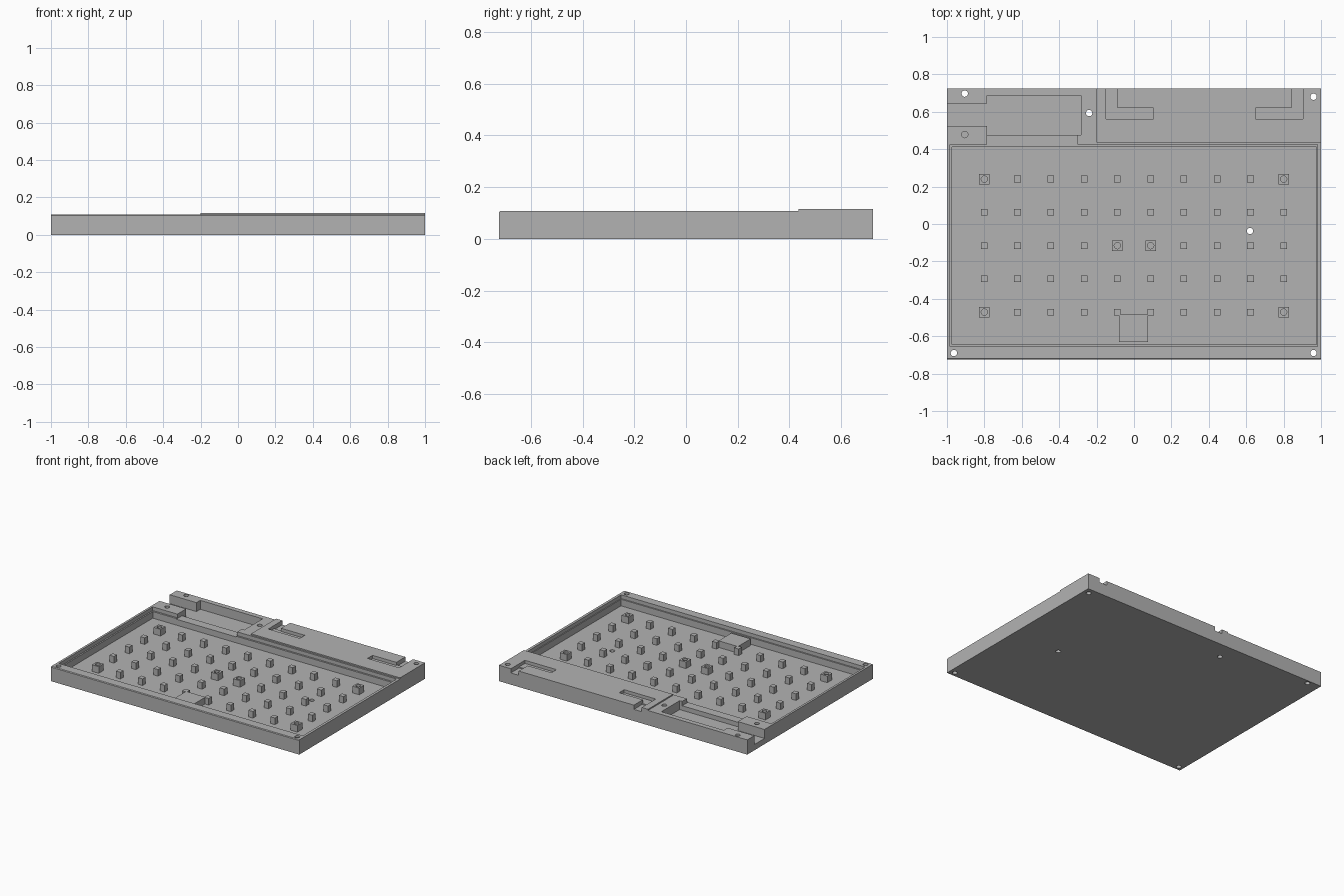
import bpy
from mathutils import Matrix

cube = bpy.data.objects.get("Cube")
if cube:
    bpy.data.objects.remove(cube)

grey = bpy.data.materials.new("plain_grey")
grey.use_nodes = True
tone = (0.45, 0.45, 0.45, 1)
grey.diffuse_color = tone
grey.node_tree.nodes["Principled BSDF"].inputs["Base Color"].default_value = tone

BACK = 0.7235     # half depth of the case
TOP = 0.107       # main rim height
DECK = 0.116      # raised deck height
LEDGE = 0.08      # board support height
FLOOR = 0.032     # tray floor height
POCKET = 0.042    # side pocket floor height
OVER = 0.2        # overshoot for open cuts


def box(name, x0, x1, y0, y1, z0, z1):
    bpy.ops.mesh.primitive_cube_add(size=1)
    ob = bpy.context.object
    ob.name = name
    ob.data.transform(Matrix.Translation(((x0 + x1) / 2, (y0 + y1) / 2, (z0 + z1) / 2))
                      @ Matrix.Diagonal((x1 - x0, y1 - y0, z1 - z0, 1)))
    ob.data.materials.append(grey)
    return ob


def rod(x, y, z0, z1=OVER, r=0.017):
    bpy.ops.mesh.primitive_cylinder_add(vertices=24, radius=r, depth=z1 - z0)
    ob = bpy.context.object
    ob.data.transform(Matrix.Translation((x, y, (z0 + z1) / 2)))
    ob.data.materials.append(grey)
    return ob


def cut(target, cutter):
    cutter.hide_render = True
    mod = target.modifiers.new("cut", "BOOLEAN")
    mod.operation = "DIFFERENCE"
    mod.solver = "EXACT"
    mod.object = cutter
    bpy.context.view_layer.objects.active = target
    bpy.ops.object.modifier_apply(modifier=mod.name)
    bpy.data.objects.remove(cutter)


def cut_box(target, *bounds):
    cut(target, box("cutter", *bounds))


# Case body, lowered everywhere except the raised rear deck
case = box("case_body", -1, 1, -BACK, BACK, 0, DECK)
cut_box(case, -2, 2, -2, 0.436, TOP, OVER)
cut_box(case, -2, -0.2, 0.3, 2, TOP, OVER)

# Small chamfer along the front top edge
wedge = box("cutter", -2, 2, -0.0035, 0.0035, -0.0035, 0.0035)
wedge.data.transform(Matrix.Translation((0, -BACK, TOP)) @ Matrix.Rotation(0.7854, 4, "X"))
cut(case, wedge)

# Main tray with a narrow ledge
cut_box(case, -0.984, 0.981, -0.655, 0.424, LEDGE, OVER)
cut_box(case, -0.974, 0.975, -0.645, 0.411, FLOOR, OVER)

# Rear pocket, its cable channel and the step down to the tray
cut_box(case, -0.785, -0.283, 0.477, 0.687, POCKET, OVER)
cut_box(case, -2, -0.7, 0.525, 0.643, POCKET, OVER)
cut_box(case, -0.785, -0.303, 0.40, 0.50, 0.075, OVER)

# Two L-shaped recesses in the deck, mirrored about the deck's middle
MID = 0.377
for s in (-1, 1):
    def span(a, b):
        return sorted((MID + s * a, MID + s * b))
    cut_box(case, *span(0.273, 0.527), 0.562, 0.62, 0.093, OVER)
    cut_box(case, *span(0.464, 0.527), 0.61, 0.632, 0.093, OVER)
    cut_box(case, *span(0.464, 0.527), 0.63, 2, 0.085, OVER)

# Screw holes through the case and one blind hole
for x, y in ((-0.905, 0.697), (0.96, 0.68), (-0.24, 0.593),
             (0.62, -0.037), (-0.963, -0.69), (0.96, -0.69)):
    cut(case, rod(x, y, -OVER))
cut(case, rod(-0.905, 0.478, POCKET))

# Grid of support pegs, some wider with a screw hole
STEP = 0.1778
wide = {(0, 0), (9, 0), (4, 2), (5, 2), (0, 4), (9, 4)}
for row in range(5):
    for col in range(10):
        x, y = (col - 4.5) * STEP, 0.24 - row * STEP
        holed = (col, row) in wide
        h = 0.028 if holed else 0.018
        name = "screw_post" if holed else "support_peg"
        peg = box(name, x - h, x + h, y - h, y + h, FLOOR - 0.002, LEDGE)
        if holed:
            cut(peg, rod(x, y, FLOOR + 0.002))

# Wide support block near the front
box("front_support_block", -0.08, 0.076, -0.63, -0.483, FLOOR - 0.002, LEDGE)
